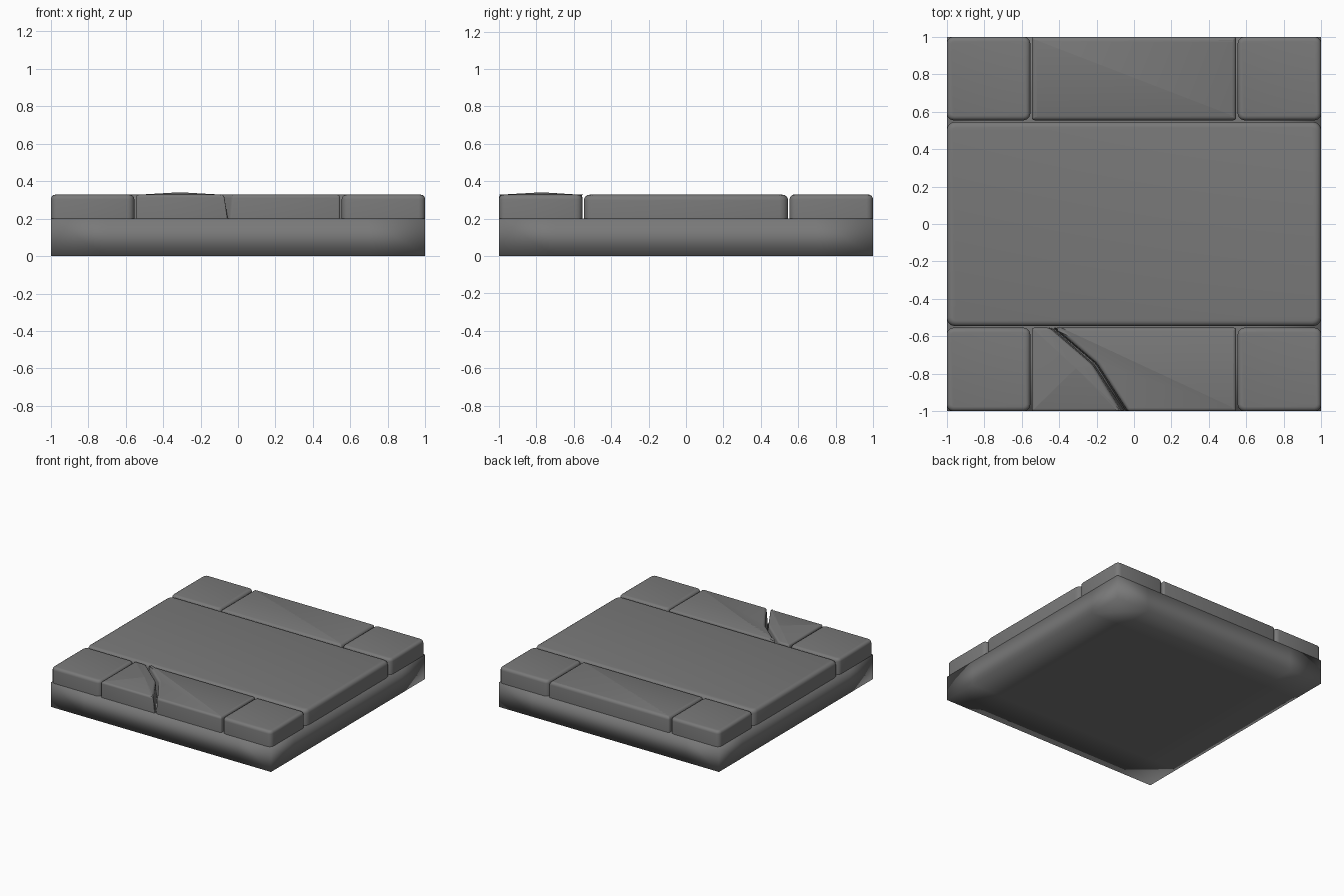
import bpy, bmesh, math

if "Cube" in bpy.data.objects:
    bpy.data.objects.remove(bpy.data.objects["Cube"])

BASE_TOP, TOP = 0.2, 0.328

rock = bpy.data.materials.new("dark_stone")
rock.diffuse_color = (0.19, 0.19, 0.19, 1)
rock.use_nodes = True
rock.node_tree.nodes["Principled BSDF"].inputs["Base Color"].default_value = rock.diffuse_color


def finish(name, bm, angle=45):
    bmesh.ops.recalc_face_normals(bm, faces=bm.faces[:])
    me = bpy.data.meshes.new(name)
    bm.to_mesh(me)
    bm.free()
    me.materials.append(rock)
    ob = bpy.data.objects.new(name, me)
    bpy.context.collection.objects.link(ob)
    bpy.ops.object.select_all(action='DESELECT')
    bpy.context.view_layer.objects.active = ob
    ob.select_set(True)
    if angle >= 180:
        bpy.ops.object.shade_smooth()
    else:
        bpy.ops.object.shade_smooth_by_angle(angle=math.radians(angle))
    return ob


def stone(name, pts, corner=0.035, edge=0.024, bump=0):
    """Worn slab from an outline of (x, y, shift of the top point in x)."""
    bm = bmesh.new()
    low = [bm.verts.new((p[0], p[1], BASE_TOP)) for p in pts]
    high = [bm.verts.new((p[0] + (p[2] if len(p) > 2 else 0), p[1], TOP)) for p in pts]
    n = len(pts)
    bm.faces.new(low[::-1])
    bm.faces.new(high)
    for i in range(n):
        j = (i + 1) % n
        bm.faces.new((low[i], low[j], high[j], high[i]))
    bm.normal_update()
    # rounded upright corners
    ups = [e for e in bm.edges if abs(e.verts[0].co.z - e.verts[1].co.z) > 0.05]
    bmesh.ops.bevel(bm, geom=ups, offset=corner, segments=3, profile=0.5, affect='EDGES')
    # rounded top rim
    rim = [e for e in bm.edges if all(v.co.z > TOP - 0.001 for v in e.verts)]
    bmesh.ops.bevel(bm, geom=rim, offset=edge, segments=4, profile=0.5, affect='EDGES')
    # swollen top
    if bump:
        top = max(bm.faces, key=lambda f: f.calc_center_median().z)
        for v in bmesh.ops.poke(bm, faces=[top])['verts']:
            v.co = (-0.31, -0.77, TOP + bump)
    return finish(name, bm)


def rect(x0, x1, y0, y1):
    return [(x0, y0), (x1, y0), (x1, y1), (x0, y1)]


# square foundation, shaded softly over its edges
bm = bmesh.new()
bmesh.ops.create_cube(bm, size=1)
for v in bm.verts:
    v.co = (v.co.x * 2, v.co.y * 2, (v.co.z + 0.5) * BASE_TOP)
for s in (-0.7, 0.7):
    for axis in ((1, 0, 0), (0, 1, 0)):
        bmesh.ops.bisect_plane(bm, geom=bm.verts[:] + bm.edges[:] + bm.faces[:],
                               plane_co=[s * a for a in axis], plane_no=axis)
finish("foundation", bm, 180)

# four corner stones
A, B = 0.554, 0.546
for sx, xn in ((-1, "left"), (1, "right")):
    for sy, yn in ((-1, "front"), (1, "back")):
        xs, ys = sorted((sx, sx * A)), sorted((sy, sy * A))
        stone(f"corner_stone_{yn}_{xn}", rect(*xs, *ys))

# large centre slab and back middle stone
stone("centre_slab", rect(-1, 1, -B, B), corner=0.045, edge=0.03)
stone("back_middle_stone", rect(-B, B, A, 1), corner=0.015)

# front middle stone split by a diagonal crack
stone("front_cracked_stone_left",
      [(-B, -1), (-0.05, -1, -0.02), (-0.212, -0.75, -0.012), (-0.44, -A, -0.012), (-B, -A)],
      corner=0.012, edge=0.016, bump=0.013)
stone("front_cracked_stone_right",
      [(-0.043, -1, 0.012), (B, -1), (B, -A), (-0.433, -A, 0.012), (-0.205, -0.747, 0.01)],
      corner=0.012, edge=0.018)
